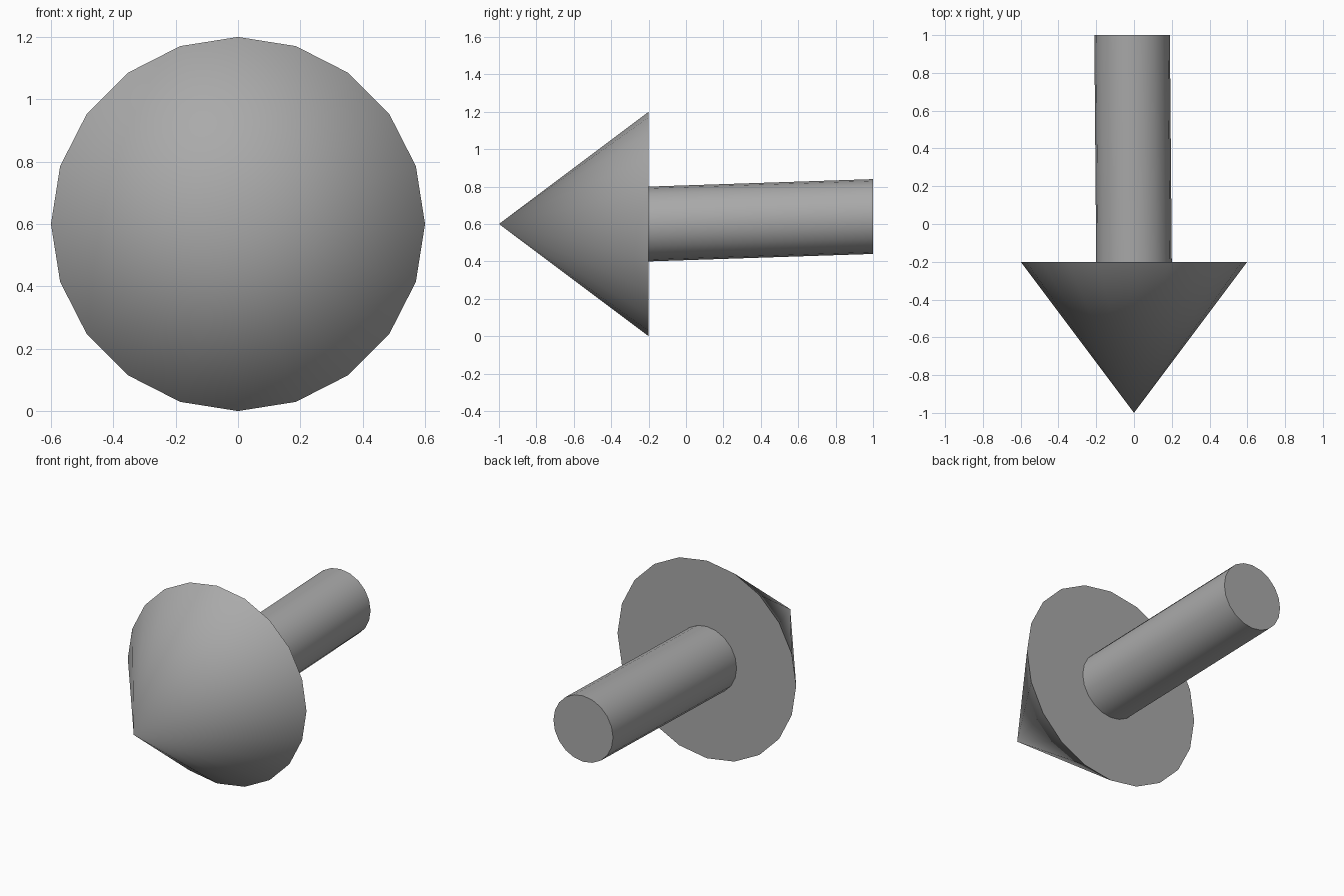
import bpy
import bmesh
from math import radians
from mathutils import Matrix, Vector

cube = bpy.data.objects.get("Cube")
if cube:
    bpy.data.objects.remove(cube, do_unlink=True)

SIDES = 20
AXIS_HEIGHT = 0.6
JOINT_Y = -0.2

# Single plain grey
grey = bpy.data.materials.new("mid_grey")
grey.use_nodes = True
colour = (0.4, 0.4, 0.4, 1)
grey.diffuse_color = colour
grey.node_tree.nodes["Principled BSDF"].inputs["Base Color"].default_value = colour


def add_round(name, front_y, back_y, front_radius, back_radius, drift=(0, 0, 0)):
    """Round part along y; drift slides its back end sideways."""
    bm = bmesh.new()
    bmesh.ops.create_cone(bm, cap_ends=True, segments=SIDES,
                          radius1=back_radius, radius2=front_radius,
                          depth=back_y - front_y)
    bmesh.ops.remove_doubles(bm, verts=bm.verts, dist=0.0001)
    place = Matrix.Translation((0, (front_y + back_y) / 2, AXIS_HEIGHT))
    bm.transform(place @ Matrix.Rotation(radians(90), 4, "X"))
    middle = (front_y + back_y) / 2
    for v in bm.verts:
        if v.co.y > middle:
            v.co += Vector(drift)
    bmesh.ops.recalc_face_normals(bm, faces=bm.faces)
    mesh = bpy.data.meshes.new(name)
    bm.to_mesh(mesh)
    bm.free()
    mesh.materials.append(grey)
    obj = bpy.data.objects.new(name, mesh)
    bpy.context.collection.objects.link(obj)
    bpy.ops.object.select_all(action="DESELECT")
    obj.select_set(True)
    bpy.context.view_layer.objects.active = obj
    bpy.ops.object.shade_smooth_by_angle(angle=radians(30))
    return obj


# Pointed head facing the front
add_round("arrow_head", -1, JOINT_Y, 0, 0.6)

# Shaft, slightly skewed towards its back end
add_round("arrow_shaft", JOINT_Y, 1, 0.2, 0.2, drift=(-0.01, 0, 0.04))
